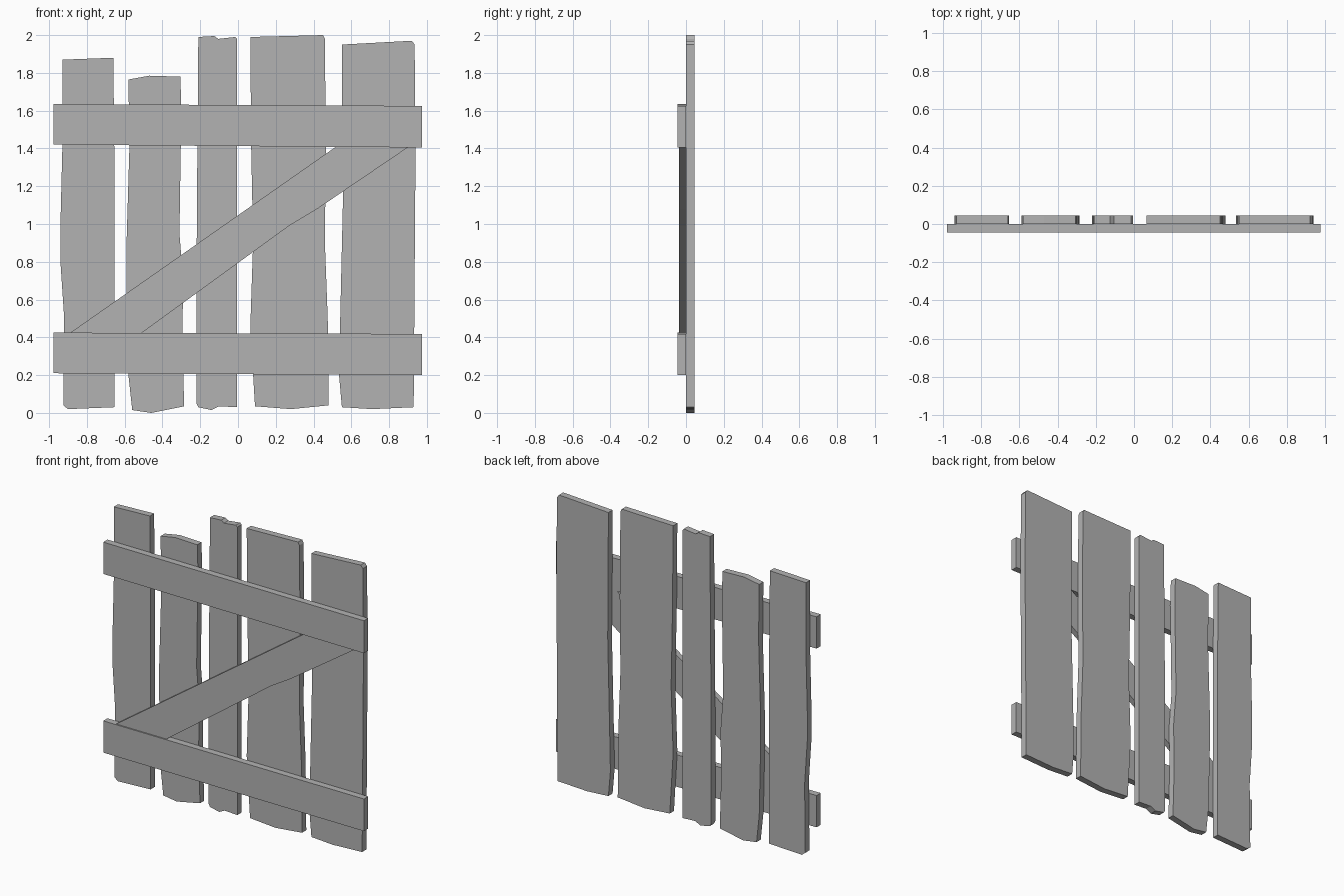
import bpy
import bmesh

default_cube = bpy.data.objects.get("Cube")
if default_cube:
    bpy.data.objects.remove(default_cube, do_unlink=True)

# Single weathered grey for all the timber
timber = bpy.data.materials.new("grey_timber")
timber.use_nodes = True
grey = (0.45, 0.45, 0.45, 1.0)
timber.diffuse_color = grey
timber.node_tree.nodes["Principled BSDF"].inputs["Base Color"].default_value = grey


def add_board(name, outline, front, back):
    """Extrude a front-facing (x, z) outline from y = front to y = back."""
    mesh = bpy.data.meshes.new(name)
    bm = bmesh.new()
    face = bm.faces.new([bm.verts.new((x, front, z)) for x, z in outline])
    extruded = bmesh.ops.extrude_face_region(bm, geom=[face])["geom"]
    moved = [item for item in extruded if isinstance(item, bmesh.types.BMVert)]
    bmesh.ops.translate(bm, verts=moved, vec=(0, back - front, 0))
    bmesh.ops.recalc_face_normals(bm, faces=bm.faces)
    bm.to_mesh(mesh)
    bm.free()
    mesh.materials.append(timber)
    board = bpy.data.objects.new(name, mesh)
    bpy.context.collection.objects.link(board)
    return board


def add_plank(name, top, right_edge, bottom, left_edge):
    """Upright plank, outlined clockwise from its top left corner."""
    outline = top + right_edge + bottom + left_edge
    return add_board(name, outline, front=0.0, back=0.045)


def add_rail(name, left_low, left_high, right_low, right_high):
    """Horizontal rail across the front of the planks."""
    left, right = -0.978, 0.975
    outline = [(left, left_low), (left, left_high),
               (right, right_high), (right, right_low)]
    return add_board(name, outline, front=-0.045, back=0.0)


# Uneven upright planks
add_plank("outer_right_plank",
          top=[(-.93, 1.87), (-.66, 1.88)],
          right_edge=[(-.655, 1.4)],
          bottom=[(-.655, .03), (-.9, .02), (-.925, .04)],
          left_edge=[(-.92, .5), (-.94, .8), (-.94, 1), (-.93, 1.4)])

add_plank("inner_right_plank",
          top=[(-.58, 1.765), (-.47, 1.785), (-.305, 1.78)],
          right_edge=[(-.3, 1.6), (-.31, .95), (-.29, .7), (-.295, .4)],
          bottom=[(-.285, .035), (-.46, 0), (-.56, .015)],
          left_edge=[(-.58, .2), (-.59, .65), (-.59, .9), (-.575, 1.4)])

add_plank("middle_plank",
          top=[(-.21, 1.99), (-.125, 1.995), (-.105, 1.98), (-.015, 1.99)],
          right_edge=[(-.005, 1.98)],
          bottom=[(-.005, .03), (-.1, .035), (-.14, .015), (-.21, .03)],
          left_edge=[(-.22, .05), (-.22, .7), (-.215, 1.4)])

add_plank("inner_left_plank",
          top=[(.065, 1.99), (.45, 2), (.46, 1.98)],
          right_edge=[(.465, 1.4), (.46, .9), (.475, .5)],
          bottom=[(.48, .04), (.28, .02), (.09, .035)],
          left_edge=[(.065, .45), (.08, .9), (.07, 1.4)])

add_plank("outer_left_plank",
          top=[(.55, 1.95), (.92, 1.97), (.935, 1.95)],
          right_edge=[(.94, 1.4)],
          bottom=[(.93, .03), (.71, .02), (.55, .03)],
          left_edge=[(.535, .2), (.54, .45), (.555, 1.1)])

# Cross rails and the diagonal brace between them
add_rail("upper_rail", left_low=1.42, left_high=1.635, right_low=1.405, right_high=1.625)
add_rail("lower_rail", left_low=.21, left_high=.425, right_low=.2, right_high=.418)

add_board("diagonal_brace",
          [(-.89, .423), (.52, 1.41), (.9, 1.406), (.42, 1.08), (.27, .99), (-.51, .423)],
          front=-0.037, back=0.0)
